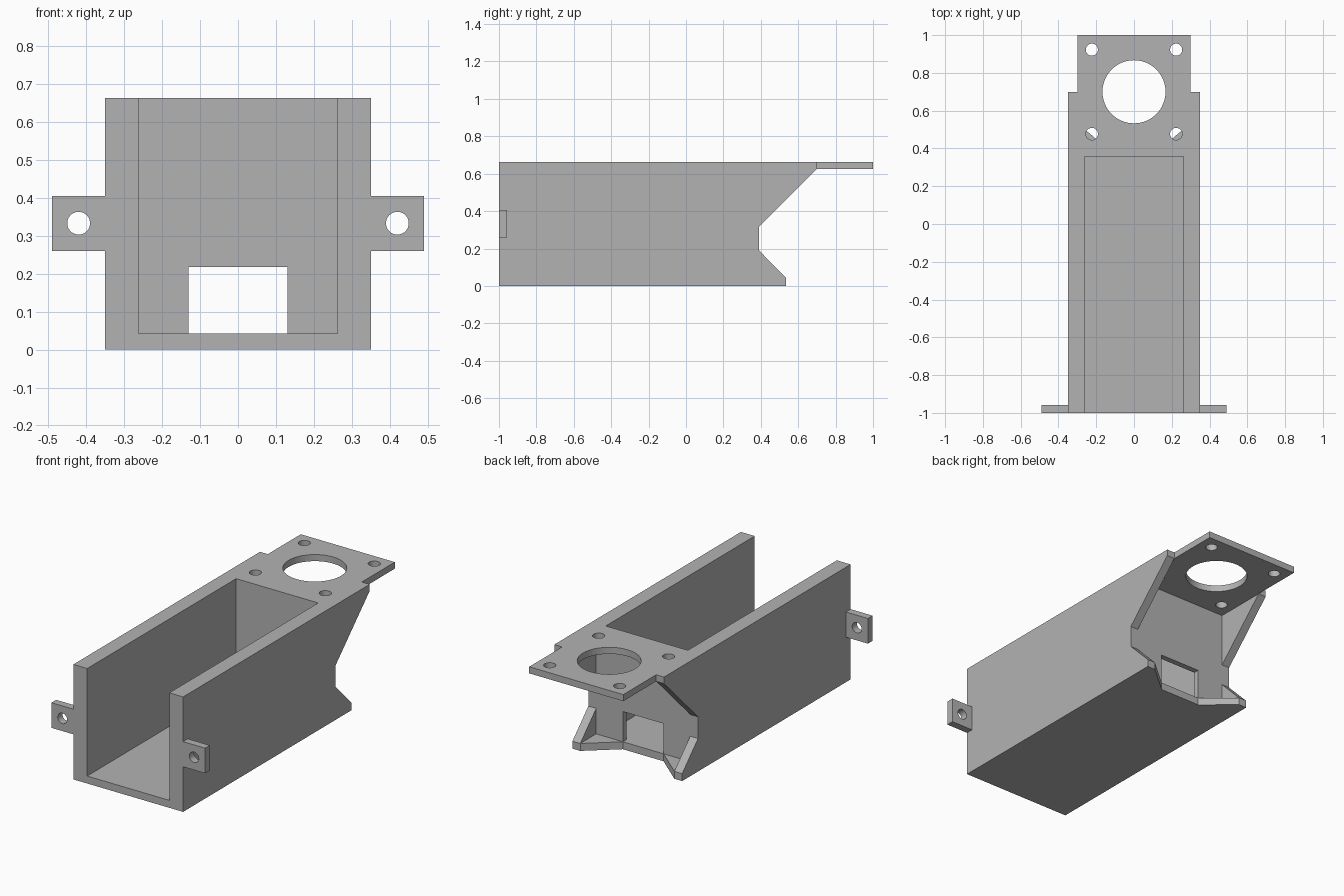
import bpy, bmesh, math
from mathutils import Vector

if "Cube" in bpy.data.objects:
    bpy.data.objects.remove(bpy.data.objects["Cube"], do_unlink=True)

grey = bpy.data.materials.new("plain grey")
grey.use_nodes = True
grey.diffuse_color = (0.45, 0.45, 0.45, 1)
grey.node_tree.nodes["Principled BSDF"].inputs["Base Color"].default_value = grey.diffuse_color


def prism(name, outline, axis, low, high):
    """Extrude a 2D outline along x, y or z; the outline uses the other two axes in order."""
    def place(p, d):
        co = list(p)
        co.insert("xyz".index(axis), d)
        return Vector(co)
    bm = bmesh.new()
    face = bm.faces.new([bm.verts.new(place(p, low)) for p in outline])
    new = bmesh.ops.extrude_face_region(bm, geom=[face])["geom"]
    shift = place((0, 0), high - low)
    bmesh.ops.translate(bm, vec=shift, verts=[v for v in new if isinstance(v, bmesh.types.BMVert)])
    bmesh.ops.recalc_face_normals(bm, faces=bm.faces)
    mesh = bpy.data.meshes.new(name)
    bm.to_mesh(mesh)
    bm.free()
    mesh.materials.append(grey)
    obj = bpy.data.objects.new(name, mesh)
    bpy.context.collection.objects.link(obj)
    return obj


def rect(a0, a1, b0, b1):
    return [(a0, b0), (a1, b0), (a1, b1), (a0, b1)]


def circle(a, b, r, n=48):
    return [(a + r * math.cos(math.tau * i / n), b + r * math.sin(math.tau * i / n)) for i in range(n)]


def cut(obj, outline, axis, low, high):
    cutter = prism("cutter", outline, axis, low, high)
    cutter.hide_render = True
    mod = obj.modifiers.new("cut", "BOOLEAN")
    mod.operation = "DIFFERENCE"
    mod.solver = "EXACT"
    mod.object = cutter
    bpy.context.view_layer.objects.active = obj
    bpy.ops.object.modifier_apply(modifier=mod.name)
    bpy.data.objects.remove(cutter, do_unlink=True)


WIDE, NARROW, INNER, WINDOW = 0.35, 0.30, 0.262, 0.13
FLOOR, SHELF, TOP = 0.043, 0.625, 0.663
WALL_IN, WALL_OUT, FOOT, STEP = 0.357, 0.39, 0.535, 0.70

# Bracket body: side profile across the full width
body = prism("channel_bracket", [
    (-1, 0), (FOOT, 0), (FOOT, FLOOR), (WALL_OUT, 0.19), (WALL_OUT, 0.315),
    (STEP, SHELF), (1, SHELF), (1, TOP), (-1, TOP)], "x", -WIDE, WIDE)

# Open channel and the window through the back wall
cut(body, rect(-INNER, INNER, -1.1, WALL_IN), "z", FLOOR, 1)
cut(body, rect(-WINDOW, WINDOW, FLOOR, 0.217), "y", 0.2, 0.6)

# Hollow between the rear gussets
cut(body, rect(-NARROW, NARROW, WALL_OUT, 0.9), "z", FLOOR, SHELF)

# Flared notch in the rear of the floor
cut(body, [(-WINDOW, WALL_OUT), (WINDOW, WALL_OUT), (NARROW, FOOT), (NARROW, 0.6),
           (-NARROW, 0.6), (-NARROW, FOOT)], "z", -0.1, 0.1)

# Narrow end of the motor plate, then its holes
for s in (-1, 1):
    cut(body, rect(s * NARROW, s * 0.5, STEP, 1.1), "z", 0.5, 0.8)
cut(body, circle(0, STEP, 0.167, 64), "z", 0.6, 0.8)
for x in (-0.223, 0.223):
    for y in (-0.223, 0.223):
        cut(body, circle(x, STEP + y, 0.032), "z", 0.6, 0.8)

# Mounting tabs at the front
for side, s in (("left", 1), ("right", -1)):
    tab = prism(side + "_mounting_tab", rect(s * WIDE, s * 0.49, 0.26, 0.405), "y", -1, -0.957)
    cut(tab, circle(s * 0.42, 0.333, 0.03), "y", -1.1, -0.9)
